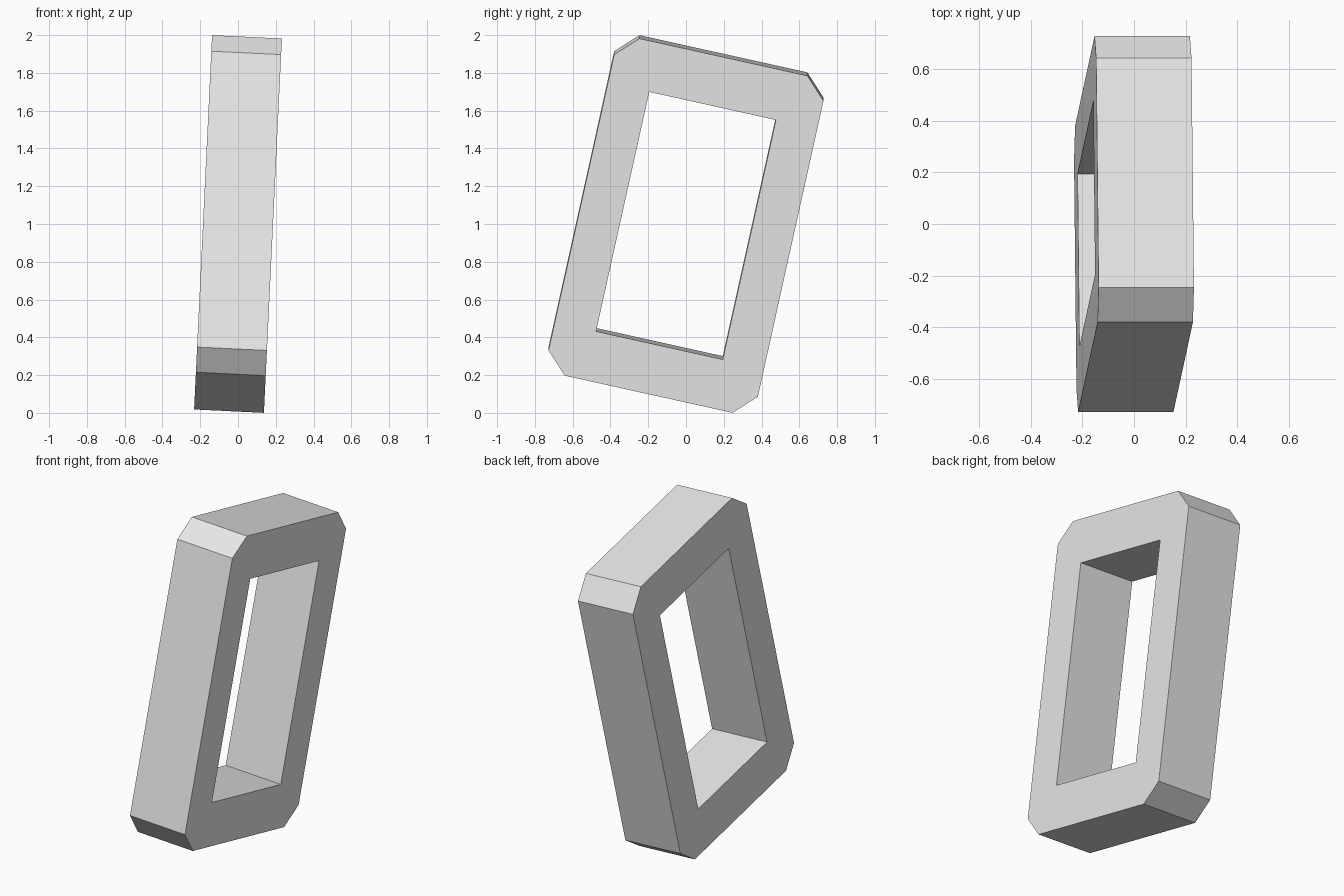
import bpy, bmesh
from math import radians

cube = bpy.data.objects.get("Cube")
if cube:
    bpy.data.objects.remove(cube, do_unlink=True)

THICK, WIDTH, HEIGHT, CHAMFER = 0.37, 1.135, 1.83, 0.112
HOLE_W, HOLE_H = 0.687, 1.30

grey = bpy.data.materials.new("light grey")
grey.use_nodes = True
grey.diffuse_color = (0.8, 0.8, 0.8, 1)
grey.node_tree.nodes["Principled BSDF"].inputs["Base Color"].default_value = (0.8, 0.8, 0.8, 1)


def rectangle(w, h, cut):
    """Corner points of a rectangle, each corner split by a chamfer."""
    points = []
    for sy, sz in ((1, 1), (-1, 1), (-1, -1), (1, -1)):
        a = (sy * w / 2, sz * (h / 2 - cut))
        b = (sy * (w / 2 - cut), sz * h / 2)
        points += [a, b] if sy == sz else [b, a]
    return points


# Frame: chamfered outline and plain opening, bridged through the thickness
bm = bmesh.new()
outline = rectangle(WIDTH, HEIGHT, CHAMFER)
opening = rectangle(HOLE_W, HOLE_H, 0)[::2]


def ring(points, x):
    return [bm.verts.new((x, y, z)) for y, z in points]


outer = [ring(outline, x) for x in (-THICK / 2, THICK / 2)]
inner = [ring(opening, x) for x in (-THICK / 2, THICK / 2)]

# Outer and inner walls
for a, b in (outer, inner):
    for i in range(len(a)):
        j = (i + 1) % len(a)
        bm.faces.new((a[i], a[j], b[j], b[i]))

# Side faces: one chamfer triangle and one border quad per corner
for out, hole in zip(outer, inner):
    for k in range(4):
        p, q, r = out[2 * k], out[2 * k + 1], out[(2 * k + 2) % 8]
        bm.faces.new((p, q, hole[k]))
        bm.faces.new((q, r, hole[(k + 1) % 4], hole[k]))

bmesh.ops.recalc_face_normals(bm, faces=bm.faces)
mesh = bpy.data.meshes.new("chamfered_frame")
bm.to_mesh(mesh)
bm.free()
mesh.materials.append(grey)

# Leaning pose, standing on its lowest edge
frame = bpy.data.objects.new("chamfered_frame", mesh)
bpy.context.collection.objects.link(frame)
frame.rotation_euler = (radians(-12.5), radians(2.75), 0)
frame.location.z = 1
